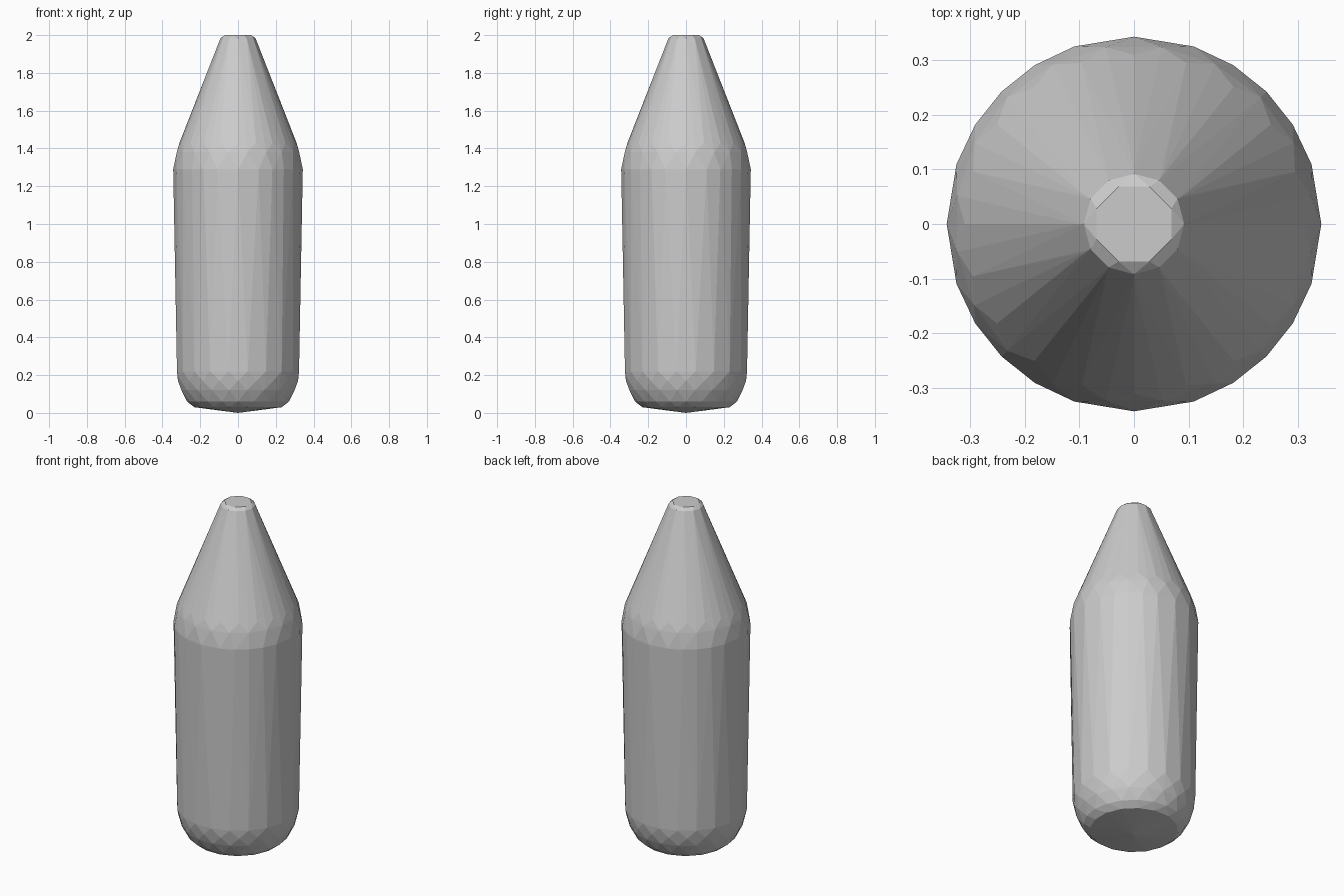
import bpy, bmesh
from math import sin, cos, pi, radians

cube = bpy.data.objects.get("Cube")
if cube:
    bpy.data.objects.remove(cube)

grey = bpy.data.materials.new("plain grey")
grey.use_nodes = True
colour = (0.6, 0.6, 0.6, 1)
grey.diffuse_color = colour
grey.node_tree.nodes["Principled BSDF"].inputs["Base Color"].default_value = colour

bm = bmesh.new()


def ring(z, radius, sides, turn=0.0):
    """Adds one level of points, turned by a fraction of a side."""
    for i in range(sides):
        a = 2 * pi * (i + turn) / sides
        bm.verts.new((radius * cos(a), radius * sin(a), z))


# Rounded base with a shallow point underneath
bm.verts.new((0, 0, 0))
ring(0.03, 0.235, 16, 0.5)
ring(0.06, 0.27, 20)
ring(0.12, 0.303, 20, 0.5)
ring(0.17, 0.318, 20)
ring(0.22, 0.327, 20, 0.5)

# Wide shoulder, with wider facets at the four sides
for quarter in range(4):
    for degrees in (0, 18.6, 32, 45, 58, 71.4):
        a = radians(degrees + 90 * quarter)
        bm.verts.new((0.343 * cos(a), 0.343 * sin(a), 1.29))
ring(1.38, 0.328, 20, 0.5)
ring(1.43, 0.31, 20)

# Narrow top with a bevelled flat end
ring(1.96, 0.102, 12)
ring(1.985, 0.092, 12)
ring(2.0, 0.074, 8, 0.5)

# The shell is the convex skin around all levels
hull = bmesh.ops.convex_hull(bm, input=bm.verts[:])
loose = [v for v in bm.verts if not v.link_faces]
bmesh.ops.delete(bm, geom=loose, context="VERTS")
bmesh.ops.dissolve_limit(bm, angle_limit=radians(1), verts=bm.verts[:], edges=bm.edges[:])
bmesh.ops.recalc_face_normals(bm, faces=bm.faces[:])

mesh = bpy.data.meshes.new("bottle_body")
bm.to_mesh(mesh)
bm.free()
mesh.materials.append(grey)
body = bpy.data.objects.new("bottle_body", mesh)
bpy.context.collection.objects.link(body)
